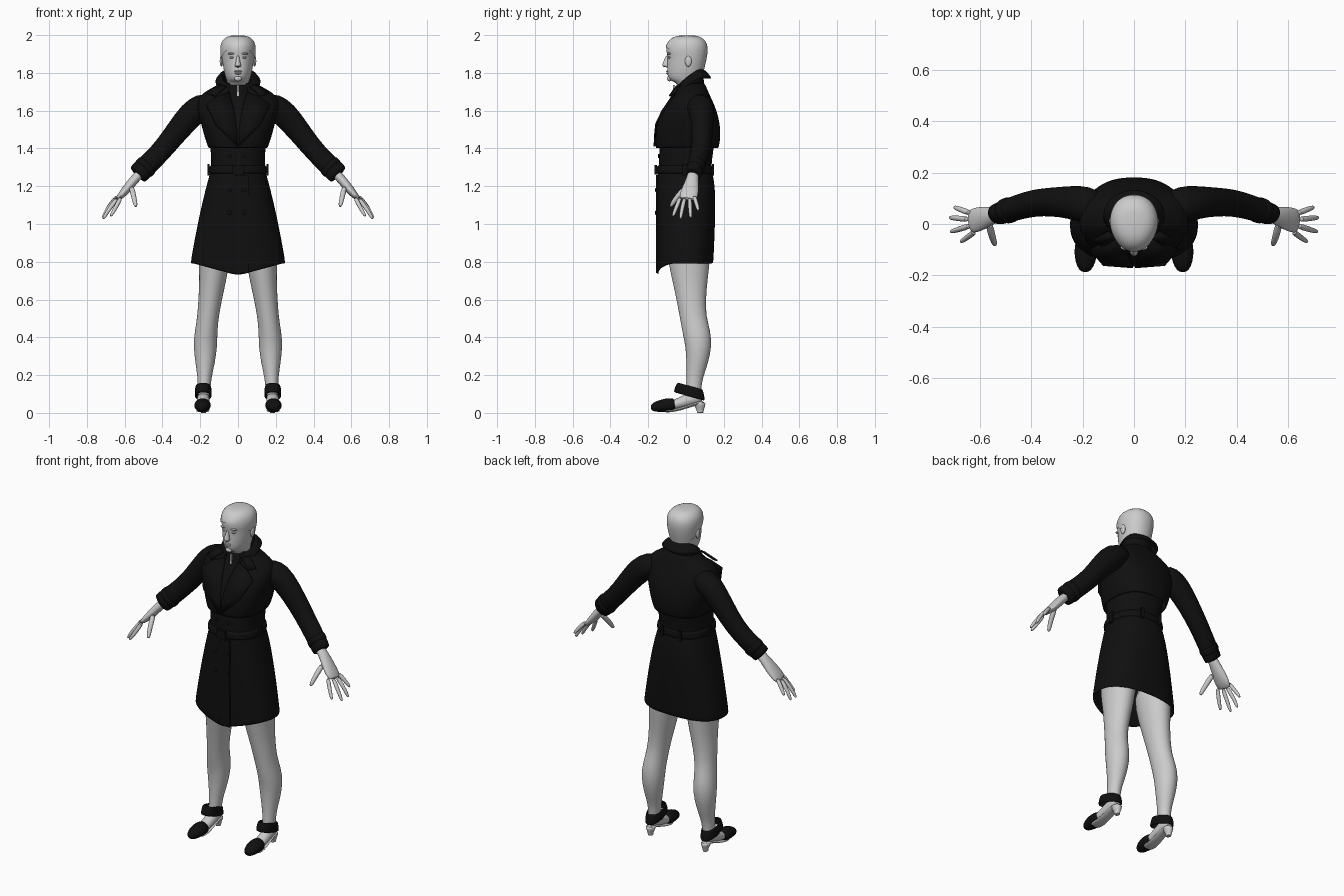
import bpy, bmesh
from math import sin, cos, pi, radians
from mathutils import Vector

BLACK = bpy.data.materials.new("black_cloth")
BLACK.diffuse_color = (0.005, 0.005, 0.005, 1)


def finish(name, verts, faces, mat=None, mirror=False, sub=1, thick=0, angle=50):
    me = bpy.data.meshes.new(name)
    me.from_pydata([tuple(v) for v in verts], [], faces)
    bm = bmesh.new()
    bm.from_mesh(me)
    bmesh.ops.recalc_face_normals(bm, faces=bm.faces)
    bm.to_mesh(me)
    bm.free()
    ob = bpy.data.objects.new(name, me)
    bpy.context.collection.objects.link(ob)
    if mat:
        me.materials.append(mat)
    if thick:
        m = ob.modifiers.new("thickness", 'SOLIDIFY')
        m.thickness, m.offset = thick, -1
    if mirror:
        ob.modifiers.new("mirror", 'MIRROR')
    if sub:
        m = ob.modifiers.new("smooth", 'SUBSURF')
        m.levels = m.render_levels = sub
    bpy.ops.object.select_all(action='DESELECT')
    bpy.context.view_layer.objects.active = ob
    ob.select_set(True)
    bpy.ops.object.shade_smooth_by_angle(angle=radians(angle))
    return ob


def skin(rings, n, closed=True, cap=True):
    m = n if closed else n - 1
    faces = [(r * n + i, r * n + (i + 1) % n, (r + 1) * n + (i + 1) % n, (r + 1) * n + i)
             for r in range(rings - 1) for i in range(m)]
    if cap:
        faces += [tuple(range(n)), tuple(range((rings - 1) * n, rings * n))]
    return faces


def spow(v, e):
    return abs(v) ** e * (1 if v >= 0 else -1)


def loft(name, rings, n=32, p=2.0, gap=0, cap=True, warp=None, **kw):
    """Stack level rings (z, half width, front y, back y); gap opens the front."""
    verts = []
    for z, rx, f, b in rings:
        for i in range(n):
            a = -pi / 2 + (gap + (2 * pi - 2 * gap) * i / (n - 1) if gap else 2 * pi * i / n)
            v = Vector((rx * spow(cos(a), 2 / p),
                        (f + b) / 2 + (b - f) / 2 * spow(sin(a), 2 / p), z))
            verts.append(warp(v) if warp else v)
    return finish(name, verts, skin(len(rings), n, not gap, cap), **kw)


def tube(name, pts, n=16, ref=(0, 1, 0), **kw):
    """Sweep an ellipse along (x, y, z, radius along ref, other radius)."""
    P, verts = [Vector(q[:3]) for q in pts], []
    for k, q in enumerate(pts):
        t = (P[min(k + 1, len(P) - 1)] - P[max(k - 1, 0)]).normalized()
        u = Vector(ref)
        u = (u - t * u.dot(t)).normalized()
        w = t.cross(u)
        verts += [P[k] + u * q[3] * cos(2 * pi * i / n) + w * q[4] * sin(2 * pi * i / n) for i in range(n)]
    return finish(name, verts, skin(len(pts), n), **kw)


def blob(name, loc, size, **kw):
    rings = [(loc[2] + size[2] * sin(t), loc[1], size[0] * cos(t), size[1] * cos(t))
             for t in [radians(d) for d in (-85, -55, -20, 20, 55, 85)]]
    return loft(name, [(z, a, y - b, y + b) for z, y, a, b in rings], n=12,
                warp=lambda v: v + Vector((loc[0], 0, 0)), **kw)


def box(name, loc, dim, **kw):
    v = [[loc[k] + s[k] * dim[k] / 2 for k in range(3)]
         for s in ((-1, -1, -1), (1, -1, -1), (1, 1, -1), (-1, 1, -1), (-1, -1, 1), (1, -1, 1), (1, 1, 1), (-1, 1, 1))]
    return finish(name, v, skin(2, 4), sub=0, **kw)


# head and neck
def face_taper(v):
    k = max(0, -v.y / 0.1)
    return Vector((v.x * (1 - 0.15 * k), v.y, v.z))


HEAD = [(1.67, .056, -.035, .08), (1.74, .055, -.04, .08), (1.755, .058, -.07, .082), (1.765, .062, -.09, .085),
        (1.79, .071, -.099, .088), (1.82, .077, -.1, .092), (1.85, .082, -.099, .10), (1.885, .086, -.098, .107),
        (1.91, .089, -.104, .11), (1.94, .089, -.104, .11), (1.968, .08, -.09, .10), (1.988, .058, -.065, .075),
        (1.997, .028, -.03, .045)]
loft("head", HEAD, p=2.2, warp=face_taper)

# hair cap, trimmed along a sloping hairline
hair = loft("hair", [(z + .002, rx + .006, f - .004, b + .005) for z, rx, f, b in HEAD[3:]], p=2.2, warp=face_taper)
bm = bmesh.new()
bm.from_mesh(hair.data)
bmesh.ops.bisect_plane(bm, geom=bm.verts[:] + bm.edges[:] + bm.faces[:], plane_co=(0, 0, 1.87),
                       plane_no=(0, .62, 1), clear_inner=True)
bm.to_mesh(hair.data)
bm.free()

# facial features
loft("nose", [(1.895, .007, -.107, -.085), (1.865, .010, -.117, -.085), (1.845, .016, -.127, -.085),
              (1.835, .017, -.126, -.085), (1.829, .012, -.112, -.085)], n=12)
blob("upper_lip", (0, -.096, 1.808), (.024, .010, .005))
blob("lower_lip", (0, -.096, 1.798), (.020, .010, .006))
blob("chin", (0, -.088, 1.77), (.022, .014, .015))
blob("eye", (.032, -.086, 1.882), (.014, .012, .007), mirror=True)
blob("brow", (.034, -.089, 1.902), (.022, .014, .006), mirror=True)
blob("ear", (.088, .012, 1.862), (.010, .020, .030), mirror=True)

# inner high-neck top
loft("inner_collar", [(1.64, .08, -.085, .09), (1.70, .066, -.06, .09), (1.735, .062, -.05, .087),
                      (1.74, .058, -.044, .083)], cap=False, mat=BLACK)
box("zip", (0, -.064, 1.70), (.008, .01, .07))

# bodice with overlapping storm cape
loft("bodice", [(1.46, .15, -.13, .15), (1.40, .147, -.142, .148), (1.34, .141, -.143, .137),
                (1.28, .144, -.145, .135)], p=2.4, cap=False, mat=BLACK)
loft("storm_cape", [(1.75, .085, -.03, .095), (1.725, .13, -.04, .108), (1.695, .185, -.052, .12),
                    (1.66, .218, -.08, .137), (1.60, .215, -.122, .163), (1.53, .196, -.156, .181),
                    (1.46, .177, -.163, .184), (1.40, .158, -.162, .174)],
     p=2.5, cap=False, thick=.008, mat=BLACK)


# skirt of the coat with a hem that dips at the front
def hem(v):
    if v.z < .9 and v.y < -.08:
        v.z -= .065 * max(0, 1 - abs(v.x) / .24)
    return v


loft("coat_skirt", [(1.31, .142, -.145, .132), (1.26, .150, -.152, .142), (1.20, .168, -.156, .154),
                    (1.08, .197, -.157, .156), (.95, .224, -.155, .152), (.84, .244, -.154, .147),
                    (.79, .252, -.153, .145)],
     n=40, p=2.4, cap=False, warp=hem, thick=.008, mat=BLACK)
box("front_placket", (.02, -.155, 1.0), (.07, .008, .52), mat=BLACK)
for i, z in enumerate((1.36, 1.18, 1.06)):
    blob(f"button_{i}", (.035, -.160, z) if z < 1.3 else (.035, -.145, z), (.012, .005, .012), mat=BLACK)
    blob(f"side_button_{i}", (-.045, -.155, z) if z < 1.3 else (-.045, -.143, z), (.012, .005, .012), mat=BLACK)

# belt, buckle and loops
loft("belt", [(1.265, .146, -.148, .137), (1.268, .157, -.159, .147), (1.307, .154, -.157, .144),
              (1.31, .142, -.145, .132)], p=2.4, cap=False, mat=BLACK)
box("buckle", (.0, -.160, 1.287), (.06, .012, .052), mat=BLACK)
box("belt_loop", (.156, -.005, 1.288), (.012, .025, .06), mirror=True, mat=BLACK)
box("back_belt_loop", (.06, .143, 1.288), (.02, .012, .06), mirror=True, mat=BLACK)

# turned-up collar, high behind and falling towards the front opening
def slope(v):
    v.z -= .09 * min(1, max(0, (.07 - v.y) / .12)) ** 1.3
    return v


loft("collar", [(1.735, .088, -.06, .092), (1.79, .084, -.055, .085), (1.822, .084, -.05, .084),
                (1.818, .093, -.055, .098), (1.778, .122, -.07, .136), (1.768, .118, -.066, .131)],
     gap=radians(28), cap=False, warp=slope, thick=.006, mat=BLACK)

# lapels and their upper points
finish("lapel", [(.045, -.062, 1.70), (.115, -.08, 1.675), (.17, -.105, 1.635), (.12, -.163, 1.53),
                 (.004, -.172, 1.41), (.004, -.168, 1.48), (.02, -.13, 1.60)],
       [(0, 1, 2, 6), (6, 2, 3), (6, 3, 5), (5, 3, 4)], mirror=True, sub=0, thick=.01, mat=BLACK)
finish("collar_point", [(.06, -.05, 1.725), (.10, -.028, 1.735), (.165, -.06, 1.688), (.12, -.085, 1.675)],
       [(0, 1, 2, 3)], mirror=True, sub=0, thick=.008, mat=BLACK)

# sleeves and cuffs
tube("sleeve", [(.13, .06, 1.64, .06, .05), (.19, .075, 1.625, .075, .07), (.245, .085, 1.585, .064, .072),
                (.32, .086, 1.495, .056, .062), (.385, .083, 1.41, .053, .056), (.45, .066, 1.34, .049, .055),
                (.53, .038, 1.263, .043, .058), (.533, .037, 1.26, .040, .054)], n=24, mirror=True, mat=BLACK)
tube("cuff_strap", [(.475, .057, 1.316, .047, .056), (.48, .056, 1.311, .051, .060), (.50, .049, 1.292, .050, .060),
                    (.505, .047, 1.287, .045, .056)], n=24, mirror=True, mat=BLACK)

# hands
tube("palm", [(.50, .042, 1.285, .030, .026), (.55, .033, 1.235, .032, .025), (.585, .024, 1.19, .046, .025),
              (.62, .014, 1.15, .050, .019), (.643, .008, 1.127, .044, .011)], mirror=True)
FINGERS = {"index": ((.618, -.028, 1.145), (.645, -.05, 1.09), (.675, -.07, 1.04)),
           "middle": ((.635, -.006, 1.14), (.678, -.02, 1.085), (.715, -.03, 1.025)),
           "ring": ((.642, .018, 1.14), (.685, .022, 1.09), (.718, .025, 1.03)),
           "little": ((.635, .042, 1.15), (.672, .055, 1.11), (.70, .066, 1.07)),
           "thumb": ((.565, .005, 1.20), (.552, -.048, 1.145), (.54, -.083, 1.09))}
for name, pts in FINGERS.items():
    r = .011 if name != "thumb" else .014
    a, b, c = map(Vector, pts)
    path = [(*a, r * 1.25, r * 1.2), (*b, r, r), (*b.lerp(c, .7), r * .9, r * .9), (*c, r * .5, r * .5)]
    tube(name + "_finger" if name != "thumb" else "thumb", path, n=10, ref=(1, 0, 0), mirror=True)

# legs
X = (1, 0, 0)
tube("leg", [(.12, .015, .95, .095, .12), (.125, .015, .82, .084, .115), (.134, .022, .70, .071, .093),
             (.148, .028, .60, .062, .078), (.160, .038, .50, .056, .069), (.170, .058, .42, .061, .074),
             (.173, .067, .35, .063, .070), (.174, .060, .27, .053, .058), (.177, .046, .19, .037, .043),
             (.180, .040, .13, .034, .040), (.182, .040, .08, .033, .042)], n=24, ref=X, mirror=True)

# feet and shoes
tube("foot", [(.186, -.10, .035, .034, .025), (.186, -.05, .045, .034, .026), (.184, .0, .065, .034, .035),
              (.183, .05, .08, .034, .036), (.183, .09, .085, .024, .028)], ref=X, mirror=True)
tube("shoe_toe", [(.190, -.187, .024, .014, .012), (.190, -.168, .031, .033, .026), (.188, -.125, .038, .045, .035),
                  (.187, -.085, .042, .044, .038), (.186, -.052, .040, .038, .033)], n=20, ref=X, mirror=True, mat=BLACK)
tube("shoe_sole", [(.188, -.12, .008, .036, .007), (.186, -.06, .012, .036, .008), (.184, .0, .030, .029, .008),
                   (.183, .05, .050, .030, .010), (.183, .098, .055, .022, .012)], ref=X, mirror=True)


def strap_tilt(v):
    return Vector((v.x + .184, v.y, v.z - .28 * v.y))


loft("ankle_strap", [(.092, .040, -.058, .094), (.094, .046, -.066, .100), (.120, .045, -.058, .097),
                     (.146, .042, -.048, .090), (.148, .036, -.040, .084)], n=24, p=2.3, cap=False,
     warp=strap_tilt, mirror=True, mat=BLACK)
loft("shoe_heel", [(.058, .032, .03, .106), (.04, .025, .042, .103), (.015, .015, .056, .094),
                   (.001, .014, .058, .092), (0, .013, .059, .091)], n=16,
     warp=lambda v: v + Vector((.183, 0, 0)), mirror=True)
